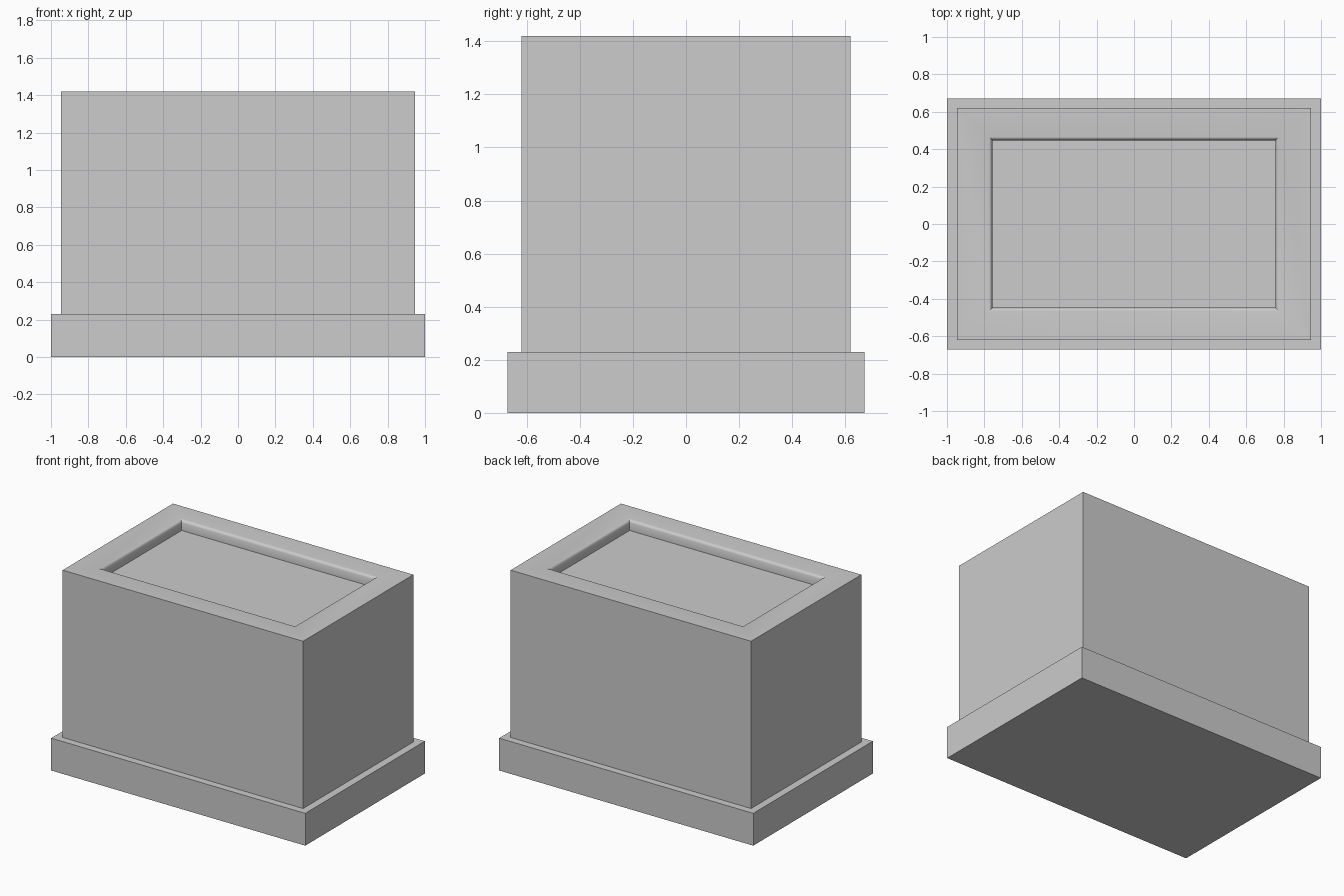
import bpy, bmesh, math

cube = bpy.data.objects.get("Cube")
if cube:
    bpy.data.objects.remove(cube, do_unlink=True)

# One light grey for the whole planter
grey = bpy.data.materials.new("light grey")
grey.use_nodes = True
color = (0.604, 0.604, 0.604, 1)
grey.diffuse_color = color
grey.node_tree.nodes["Principled BSDF"].inputs["Base Color"].default_value = color


def chamfered_box(half_x, half_y, bottom, top, chamfer):
    """Box with chamfered top and upright edges, sharp along the bottom."""
    bm = bmesh.new()
    bmesh.ops.create_cube(bm, size=2)
    for v in bm.verts:
        v.co = (v.co.x * half_x, v.co.y * half_y, top if v.co.z > 0 else bottom)
    edges = [e for e in bm.edges if any(v.co.z == top for v in e.verts)]
    bmesh.ops.bevel(bm, geom=edges, offset=chamfer, segments=1,
                    profile=0.5, affect='EDGES')
    return bm


def step_inward(bm, face, half_x, half_y, z):
    """Inset a face and move its corners to a new rectangle."""
    bmesh.ops.inset_region(bm, faces=[face], thickness=0.01)
    for v in face.verts:
        v.co = (math.copysign(half_x, v.co.x), math.copysign(half_y, v.co.y), z)


def finish(bm, name):
    """Turn the mesh into an object with area-weighted smooth shading."""
    bmesh.ops.recalc_face_normals(bm, faces=bm.faces)
    mesh = bpy.data.meshes.new(name)
    bm.to_mesh(mesh)
    bm.free()
    mesh.materials.append(grey)
    obj = bpy.data.objects.new(name, mesh)
    bpy.context.collection.objects.link(obj)
    bpy.ops.object.select_all(action='DESELECT')
    obj.select_set(True)
    bpy.context.view_layer.objects.active = obj
    bpy.ops.object.shade_smooth_by_angle(angle=math.radians(60))
    mod = obj.modifiers.new("soft edges", 'WEIGHTED_NORMAL')
    mod.keep_sharp = True
    return obj


# Base tray
finish(chamfered_box(1.0, 0.672, 0, 0.23, 0.025), "base_tray")

# Body with a flat rim, a small inner chamfer and a shallow recess
body = chamfered_box(0.946, 0.62, 0.2, 1.42, 0.025)
body.faces.ensure_lookup_table()
top_face = max(body.faces, key=lambda f: f.calc_center_median().z)
step_inward(body, top_face, 0.775, 0.465, 1.42)
step_inward(body, top_face, 0.757, 0.447, 1.40)
step_inward(body, top_face, 0.757, 0.447, 1.345)
finish(body, "planter_body")
